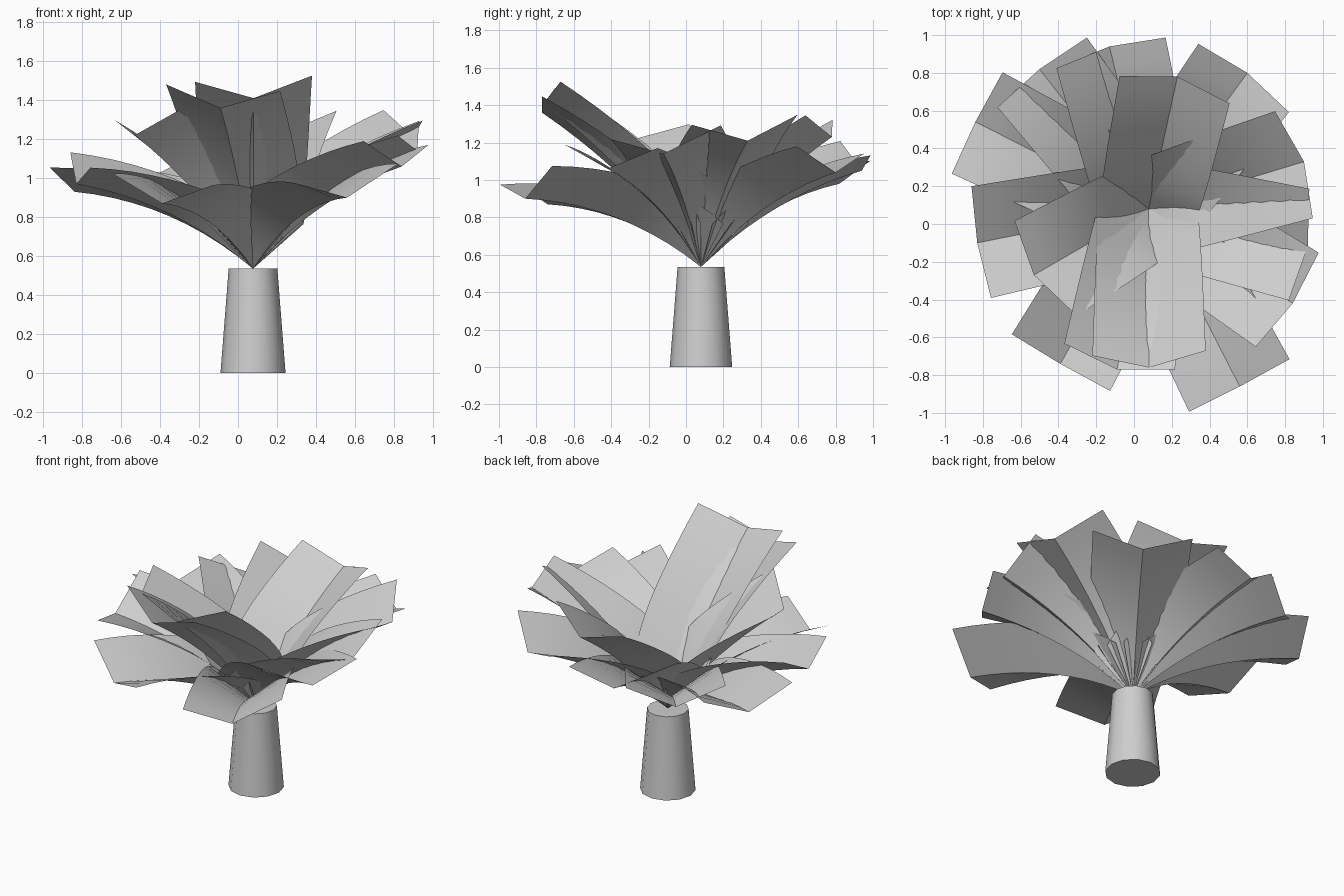
import bpy, math
from mathutils import Vector

if "Cube" in bpy.data.objects:
    bpy.data.objects.remove(bpy.data.objects["Cube"])

grey = bpy.data.materials.new("plain_grey")
grey.diffuse_color = (0.62, 0.62, 0.62, 1)
grey.use_nodes = True
grey.node_tree.nodes["Principled BSDF"].inputs["Base Color"].default_value = grey.diffuse_color

CROWN = Vector((0.077, 0.08, 0.535))  # where all fronds meet
HALF = (0.26, 0.30)                   # frond half width at crown and tip
LIFT = (0.23, 0.125)                  # fold height at crown and tip
SEG = 10


def finish(obj, angle):
    obj.data.materials.append(grey)
    bpy.ops.object.select_all(action='DESELECT')
    obj.select_set(True)
    bpy.context.view_layer.objects.active = obj
    bpy.ops.object.shade_smooth_by_angle(angle=math.radians(angle))


def frond(name, tip, roll):
    """V-folded strip swept along an arching spine; the fold opens to the tip."""
    tip = Vector(tip)
    chord = tip - CROWN
    side = Vector((chord.y, -chord.x, 0)).normalized()
    up = side.cross(chord).normalized()
    flat = chord.xy.length / chord.length      # flatter fronds droop more
    ctrl = (CROWN + tip) / 2 + up * chord.length * 0.165 * flat ** 2
    verts, faces = [], []
    for i in range(SEG + 1):
        t = i / SEG
        p = CROWN * (1 - t) ** 2 + ctrl * 2 * t * (1 - t) + tip * t * t
        tangent = (ctrl - CROWN) * (1 - t) + (tip - ctrl) * t
        lean = min(1, 1.6 * t)        # wings stand upright at the crown
        n = side.cross(tangent).normalized() * lean + Vector((0, 0, 1 - lean))
        n.normalize()
        half = HALF[0] + (HALF[1] - HALF[0]) * t
        lift = LIFT[0] + (LIFT[1] - LIFT[0]) * t
        verts += [p - side * half + n * (lift - roll * t), p,
                  p + side * half + n * (lift + roll * t)]
    for i in range(SEG):
        a = 3 * i
        for k in (a, a + 1):
            faces.append((k, k + 1, k + 4, k + 3))
    me = bpy.data.meshes.new(name)
    me.from_pydata(verts, [], faces)
    obj = bpy.data.objects.new(name, me)
    bpy.context.collection.objects.link(obj)
    finish(obj, 30)


# trunk
bpy.ops.mesh.primitive_cone_add(vertices=12, radius1=0.167, radius2=0.125, depth=0.535,
                                location=(CROWN.x, CROWN.y, 0.2675))
trunk = bpy.context.object
trunk.name = "trunk"
finish(trunk, 40)

# fronds: tip of the centre fold, and sideways tilt
fronds = [
    ((0.56, -0.86, 0.90), -0.05), ((-0.39, -0.74, 0.87), 0.03),       # low front
    ((-0.09, -0.77, 1.36), 0.02), ((0.08, -0.76, 1.41), -0.02),       # tall front
    ((0.84, -0.42, 1.06), 0.01), ((0.92, -0.12, 1.14), -0.04),        # right
    ((0.90, 0.33, 1.21), -0.03),
    ((0.60, 0.80, 1.04), 0.02), ((0.23, 0.78, 1.23), 0.015),          # back
    ((-0.13, 0.94, 1.05), -0.04),
    ((-0.50, 0.82, 0.98), 0), ((-0.84, 0.54, 0.93), 0),               # back left
    ((-0.83, -0.10, 0.97), 0.04), ((-0.53, -0.27, 1.22), -0.03),      # left
]
for i, (tip, roll) in enumerate(fronds):
    frond(f"frond_{i + 1}", tip, roll)
